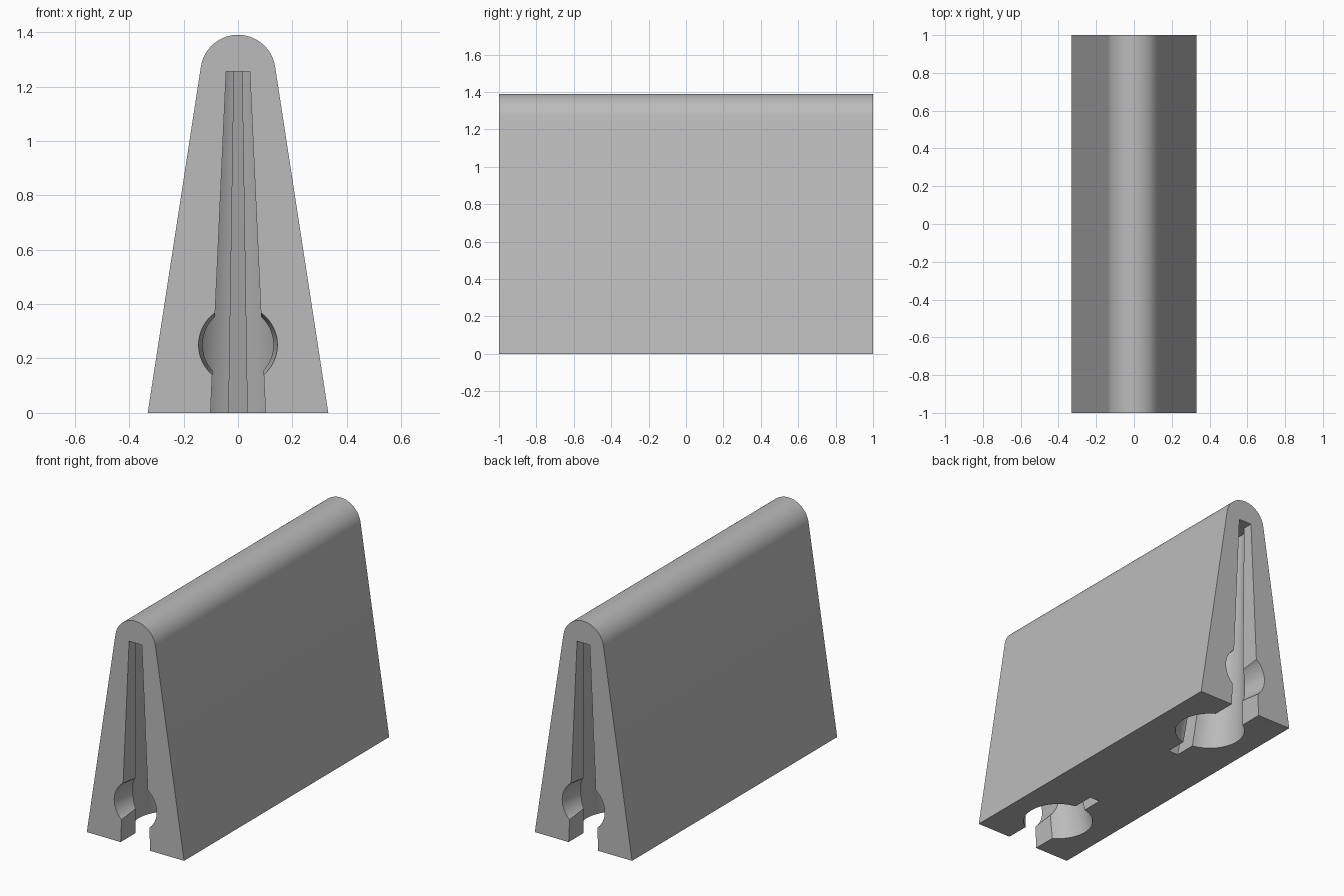
import bpy, bmesh
from math import sin, cos, asin, radians, pi

if "Cube" in bpy.data.objects:
    bpy.data.objects.remove(bpy.data.objects["Cube"], do_unlink=True)

grey = bpy.data.materials.new("plain grey")
grey.use_nodes = True
colour = (0.5, 0.5, 0.5, 1)
grey.diffuse_color = colour
grey.node_tree.nodes["Principled BSDF"].inputs["Base Color"].default_value = colour


def loft(name, ring_a, ring_b):
    """Closed solid between two matching outlines."""
    bm = bmesh.new()
    a = [bm.verts.new(p) for p in ring_a]
    b = [bm.verts.new(p) for p in ring_b]
    n = len(a)
    bm.faces.new(a)
    bm.faces.new(b[::-1])
    for i in range(n):
        j = (i + 1) % n
        bm.faces.new((a[j], a[i], b[i], b[j]))
    bmesh.ops.recalc_face_normals(bm, faces=bm.faces)
    mesh = bpy.data.meshes.new(name)
    bm.to_mesh(mesh)
    bm.free()
    mesh.materials.append(grey)
    ob = bpy.data.objects.new(name, mesh)
    bpy.context.collection.objects.link(ob)
    return ob


def arc(cx, cy, r, start, end, steps):
    return [(cx + r * cos(start + (end - start) * i / steps),
             cy + r * sin(start + (end - start) * i / steps)) for i in range(steps + 1)]


# Wedge body with a rounded ridge tangent to the sloping sides
lean = radians(8.75)
outline = [(-0.332, 0), (0.332, 0)] + arc(0, 1.252, 0.138, lean, pi - lean, 48)
body = loft("wedge_body", [(x, -1, z) for x, z in outline], [(x, 1, z) for x, z in outline])

# Keyhole outline: entry slot, round pocket, narrow slit (x, depth from the end)
R, DEPTH, SLOT, SLIT = 0.2, 0.318, 0.101, 0.034
half = [(SLOT, -0.1)] + arc(0, DEPTH, R, asin(SLOT / R) - pi / 2,
                            pi / 2 - asin(SLIT / R), 40)
# the arc starts at the slot mouth and ends at the slit
half[1] = (SLOT, half[1][1])
half.append((SLIT, 0.648))
half[1] = (SLOT, DEPTH - (R * R - SLOT * SLOT) ** 0.5)
keyhole = half + [(-x, d) for x, d in reversed(half)]
TOP, SHRINK = 1.255, 0.43


def keyhole_ring(z, side):
    s = 1 - (1 - SHRINK) * z / TOP
    return [(x * s, side * (1 - d * s), z) for x, d in keyhole]


def bore_ring(depth, side):
    r = 0.145 - 0.0926 * depth
    return [(x, side * (1 - depth), z) for x, z in arc(0, 0.25, r, 0, 2 * pi, 64)[:-1]]


# Cut the tapering keyhole and the round bore into both ends
cutters = []
for side in (-1, 1):
    cutters.append(loft("keyhole_cutter", keyhole_ring(-0.1, side), keyhole_ring(TOP, side)))
    cutters.append(loft("bore_cutter", bore_ring(-0.1, side), bore_ring(0.28, side)))

bpy.ops.object.select_all(action="DESELECT")
bpy.context.view_layer.objects.active = body
body.select_set(True)
for cutter in cutters:
    cutter.hide_render = True
    mod = body.modifiers.new("cut", "BOOLEAN")
    mod.operation = "DIFFERENCE"
    mod.solver = "EXACT"
    mod.object = cutter
    bpy.ops.object.modifier_apply(modifier=mod.name)
for cutter in cutters:
    bpy.data.objects.remove(cutter, do_unlink=True)

bpy.ops.object.shade_smooth_by_angle(angle=radians(25))
